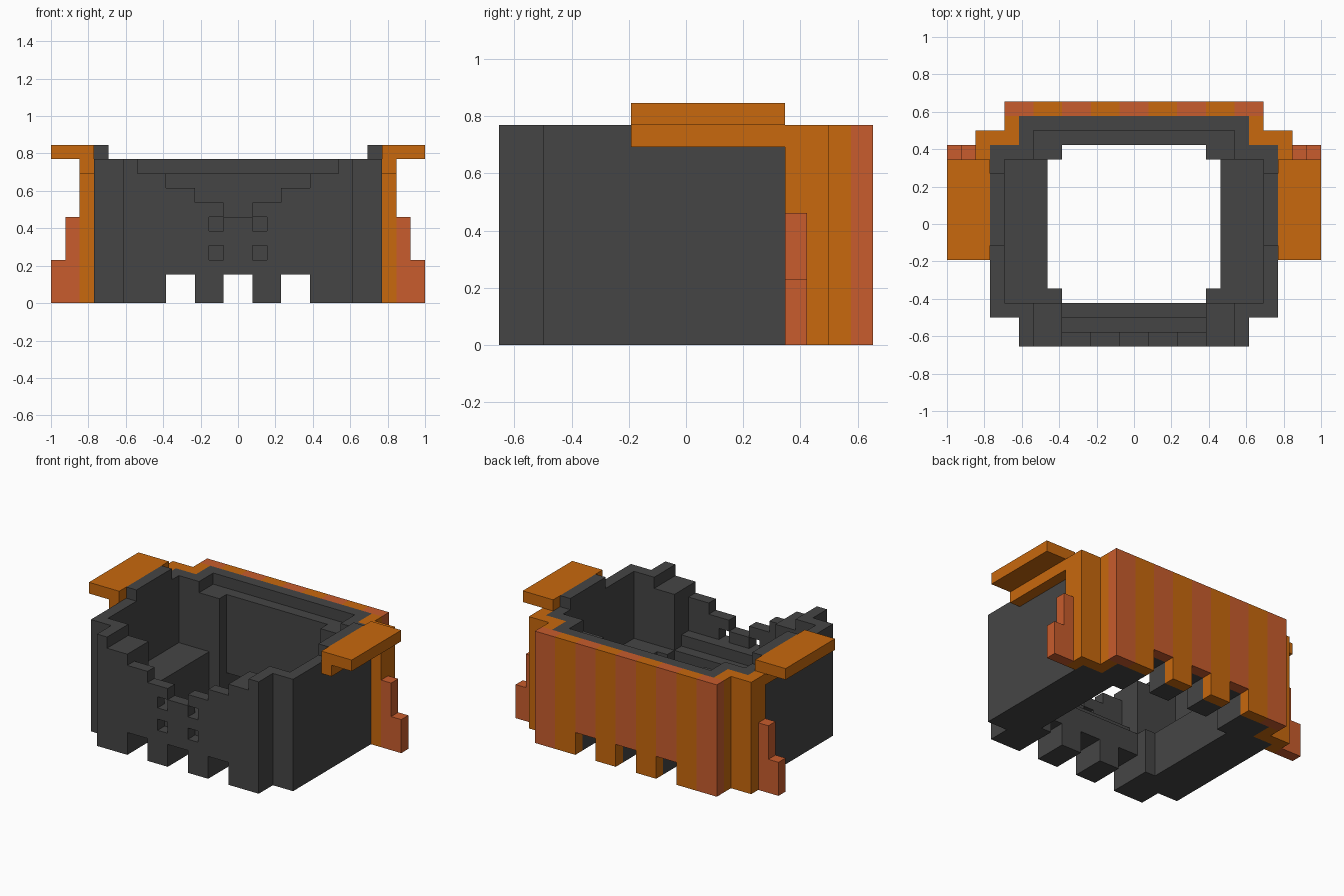
import bpy
import bmesh
from mathutils import Vector

UNIT = 1 / 13          # edge of one building block
DEPTH = 17             # blocks from front to back

if "Cube" in bpy.data.objects:
    bpy.data.objects.remove(bpy.data.objects["Cube"])


def material(name, rgb):
    mat = bpy.data.materials.new(name)
    mat.use_nodes = True
    mat.diffuse_color = (*rgb, 1)
    mat.node_tree.nodes["Principled BSDF"].inputs["Base Color"].default_value = (*rgb, 1)
    return mat


charcoal = material("charcoal", (0.06, 0.06, 0.06))
orange = material("orange", (0.58, 0.14, 0.004))
rust = material("rust red", (0.58, 0.107, 0.026))


def cells(box):
    x0, x1, y0, y1, z0, z1 = box
    return {(x, y, z) for x in range(x0, x1) for y in range(y0, y1) for z in range(z0, z1)}


def both_sides(box):
    x0, x1, *rest = box
    return cells(box) | cells((-x1, -x0, *rest))


def build(name, filled, mats, rule=lambda x: 0):
    """Skin a set of unit blocks with only its outer faces, then merge flat areas."""
    bm = bmesh.new()
    verts = {}
    for cell in sorted(filled):
        for axis in range(3):
            for side in (0, 1):
                near = list(cell)
                near[axis] += 2 * side - 1
                if tuple(near) in filled:
                    continue
                u, v = (axis + 1) % 3, (axis + 2) % 3
                ring = []
                for a, b in ((0, 0), (1, 0), (1, 1), (0, 1)):
                    p = list(cell)
                    p[axis] += side
                    p[u] += a
                    p[v] += b
                    p = tuple(p)
                    if p not in verts:
                        verts[p] = bm.verts.new(
                            Vector((p[0], p[1] - DEPTH / 2, p[2])) * UNIT)
                    ring.append(verts[p])
                face = bm.faces.new(ring if side else ring[::-1])
                face.material_index = rule(cell[0])
    bmesh.ops.dissolve_limit(bm, angle_limit=0.01, verts=bm.verts, edges=bm.edges,
                             delimit={'MATERIAL'})
    mesh = bpy.data.meshes.new(name)
    bm.to_mesh(mesh)
    bm.free()
    for mat in mats:
        mesh.materials.append(mat)
    obj = bpy.data.objects.new(name, mesh)
    bpy.context.collection.objects.link(obj)
    return obj


# Notches along the bottom edge, running front to back
notches = cells((-1, 1, 0, 17, 0, 2)) | both_sides((3, 5, 0, 17, 0, 2))

# Hollow tub with stepped corners
tub = cells((-10, 10, 2, 14, 0, 10)) | cells((-8, 8, 0, 16, 0, 10))
tub -= cells((-9, 9, 3, 13, 4, 10))        # cavity above the side ledges
tub -= cells((-6, 6, 4, 13, 0, 10))        # open floor
tub -= cells((-5, 5, 3, 14, 0, 10))
tub -= cells((-7, 7, 13, 15, 9, 10))       # rear inner rim
# Stepped dip in the front wall with ledges behind it
tub -= cells((-7, 7, 0, 3, 9, 10))
tub -= cells((-5, 5, 0, 3, 8, 10))
tub -= cells((-3, 3, 0, 3, 7, 10))
tub -= cells((-1, 1, 0, 3, 6, 10))
tub -= cells((-5, 5, 1, 3, 5, 10))
tub -= cells((-5, 5, 2, 3, 4, 10))
# Four small square windows in the front
for z in (3, 5):
    tub -= both_sides((1, 2, 0, 1, z, z + 1))
# Raised blocks on the side rims
tub |= both_sides((9, 10, 7, 12, 10, 11))
build("tub", tub - notches, [charcoal])

# Striped back panel
panel = cells((-9, 9, 16, 17, 0, 10)) - notches
build("back_panel", panel, [rust, orange], lambda x: ((x + 9) // 2) % 2)

# Mirrored side parts
for side in (1, -1):
    label = "left" if side > 0 else "right"

    def part(*boxes):
        out = set()
        for x0, x1, *rest in boxes:
            out |= cells((x0, x1, *rest) if side > 0 else (-x1, -x0, *rest))
        return out

    build(label + "_corner_trim",
          part((8, 9, 14, 16, 0, 10), (9, 11, 14, 15, 0, 10), (10, 11, 13, 14, 0, 10)),
          [orange])
    build(label + "_shelf",
          part((10, 13, 6, 13, 10, 11), (10, 11, 6, 13, 9, 10)), [orange])
    build(label + "_stepped_fin",
          part((11, 12, 13, 14, 0, 6), (12, 13, 13, 14, 0, 3)), [rust])
